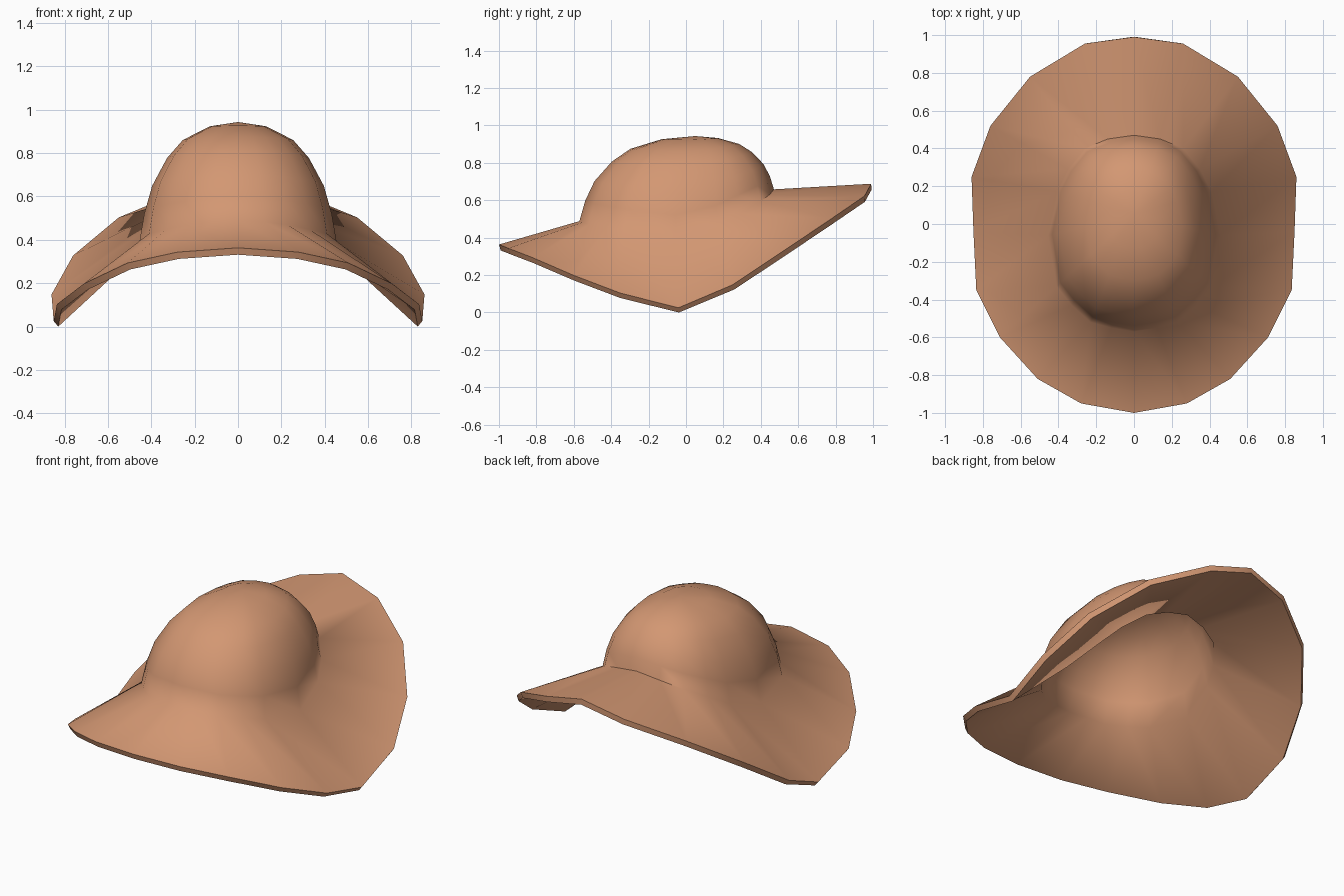
import bpy, bmesh

if "Cube" in bpy.data.objects:
    bpy.data.objects.remove(bpy.data.objects["Cube"])

# Half outlines from the back (y+) round the right side to the front (y-)
RIM = [(0, .99, .69), (.26, .955, .625), (.55, .78, .505), (.76, .52, .33), (.86, .25, .15),
       (.85, -.04, .027), (.835, -.35, .105), (.71, -.60, .20), (.51, -.82, .295),
       (.28, -.95, .345), (0, -1, .365)]
BASE = [(0, .47, .66), (.14, .45, .635), (.26, .40, .595), (.35, .29, .53), (.41, .17, .46),
        (.455, -.06, .39), (.41, -.33, .43), (.33, -.43, .45), (.23, -.52, .47),
        (.12, -.55, .485), (0, -.57, .49)]
# Crown rings: (scale towards the top point, share of the height)
CROWN = [(.95, .24), (.87, .47), (.72, .70), (.56, .85), (.29, .963)]
TOP = (0, .05, .945)


def full(half):
    """Mirror a half outline into a closed loop."""
    return half + [(-x, y, z) for x, y, z in half[-2:0:-1]]


def crown_ring(s, h):
    return [(x * s, TOP[1] + (y - TOP[1]) * s, z + (TOP[2] - z) * h) for x, y, z in full(BASE)]


# Hat shell: brim rings, crown rings and a closing fan at the top
bm = bmesh.new()
loops = [full(RIM), full(BASE)] + [crown_ring(s, h) for s, h in CROWN]
rings = [[bm.verts.new(p) for p in loop] for loop in loops]
n = len(rings[0])
for a, b in zip(rings, rings[1:]):
    for i in range(n):
        j = (i + 1) % n
        bm.faces.new((a[i], a[j], b[j], b[i]))
tip = bm.verts.new(TOP)
for i in range(n):
    bm.faces.new((rings[-1][i], rings[-1][(i + 1) % n], tip))
bmesh.ops.recalc_face_normals(bm, faces=bm.faces)
if sum(f.normal.z for f in bm.faces) < 0:
    bmesh.ops.reverse_faces(bm, faces=bm.faces)
mesh = bpy.data.meshes.new("hat")
bm.to_mesh(mesh)
bm.free()
hat = bpy.data.objects.new("hat", mesh)
bpy.context.collection.objects.link(hat)

# Felt colour
felt = bpy.data.materials.new("tan felt")
felt.diffuse_color = (.65, .31, .17, 1)
felt.use_nodes = True
felt.node_tree.nodes["Principled BSDF"].inputs["Base Color"].default_value = felt.diffuse_color
mesh.materials.append(felt)

# Felt thickness, built inwards so the outer shape is kept
solid = hat.modifiers.new("thickness", 'SOLIDIFY')
solid.thickness = .033
solid.offset = -1
bpy.context.view_layer.objects.active = hat
hat.select_set(True)
bpy.ops.object.modifier_apply(modifier=solid.name)
bpy.ops.object.shade_smooth_by_angle(angle=1.1)

# Stand on the ground
low = min(v.co.z for v in mesh.vertices)
for v in mesh.vertices:
    v.co.z -= low
